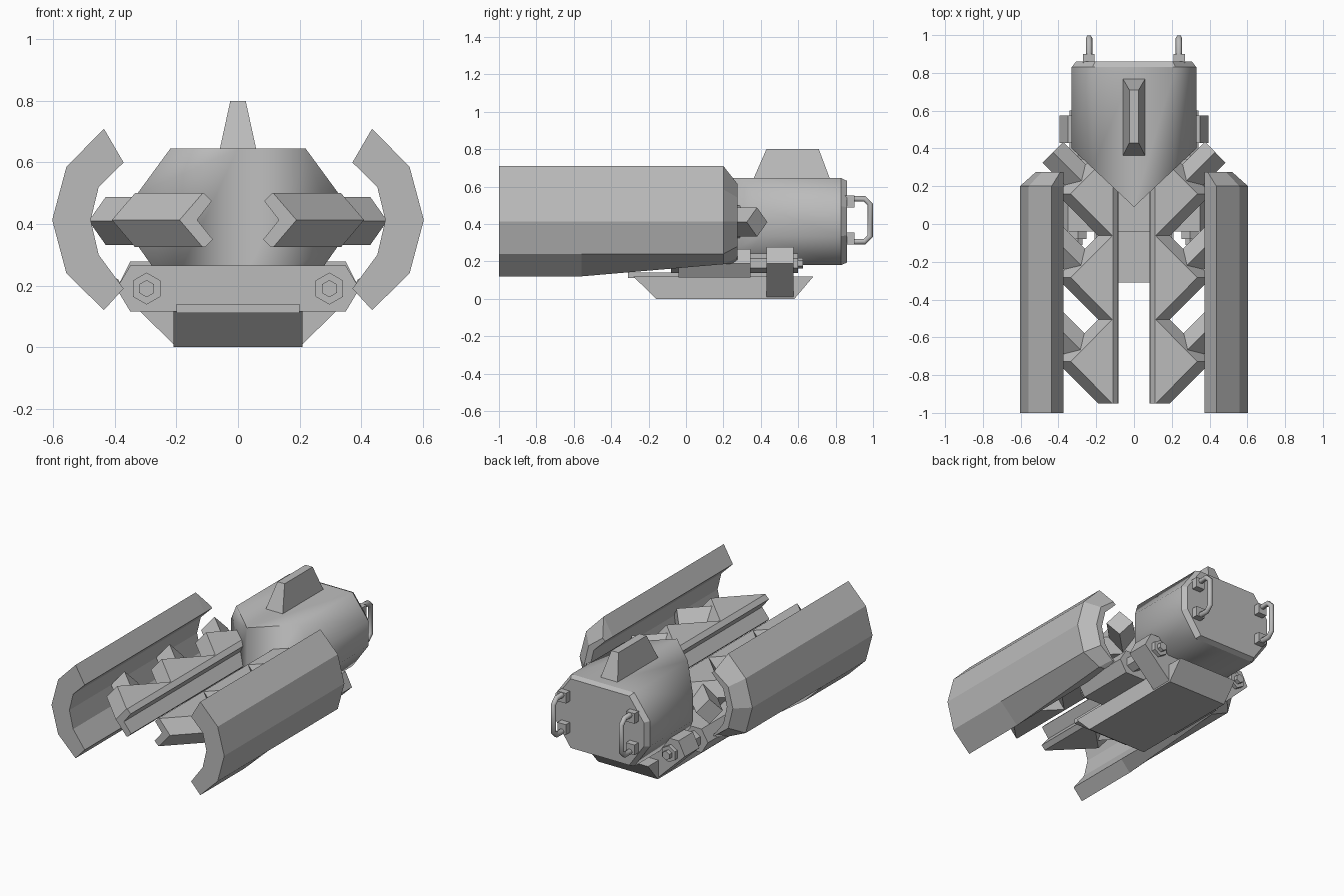
import bpy, bmesh, math
from mathutils import Vector, Matrix

cube = bpy.data.objects.get("Cube")
if cube:
    bpy.data.objects.remove(cube, do_unlink=True)

grey = bpy.data.materials.new("hull_grey")
grey.use_nodes = True
colour = (0.5, 0.5, 0.5, 1)
grey.diffuse_color = colour
grey.node_tree.nodes["Principled BSDF"].inputs["Base Color"].default_value = colour


def finish(name, bm):
    bmesh.ops.recalc_face_normals(bm, faces=bm.faces)
    mesh = bpy.data.meshes.new(name)
    bm.to_mesh(mesh)
    bm.free()
    mesh.materials.append(grey)
    obj = bpy.data.objects.new(name, mesh)
    bpy.context.collection.objects.link(obj)
    return obj


def loft(name, rings, side=1, split_caps=False):
    """Skin a list of closed rings; side=-1 mirrors across x."""
    bm = bmesh.new()
    vs = [[bm.verts.new((x * side, y, z)) for x, y, z in r] for r in rings]
    n = len(vs[0])
    for a, b in zip(vs, vs[1:]):
        for i in range(n):
            j = (i + 1) % n
            bm.faces.new((a[i], a[j], b[j], b[i]))
    for cap in (vs[0], vs[-1]):
        if split_caps:
            bm.faces.new(cap[:n // 2 + 1])
            bm.faces.new(cap[n // 2:] + cap[:1])
        else:
            bm.faces.new(cap)
    return finish(name, bm)


def at_y(profile, y):
    return [(x, y, z) for x, z in profile]


def mirrored(half):
    return half + [(-x, z) for x, z in reversed(half)]


def prism(name, start, end, radius, sides, turn=0.0, side=1):
    """Straight bar with a regular cross-section between two points."""
    a, b = (Vector((p[0] * side, p[1], p[2])) for p in (start, end))
    bm = bmesh.new()
    spin = (b - a).to_track_quat('Z', 'Y').to_matrix().to_4x4()
    m = Matrix.Translation((a + b) / 2) @ spin @ Matrix.Rotation(turn, 4, 'Z')
    bmesh.ops.create_cone(bm, cap_ends=True, segments=sides, radius1=radius,
                          radius2=radius, depth=(b - a).length, matrix=m)
    return finish(name, bm)


def box(name, lo, hi, side=1):
    x, y, z = zip(lo, hi)
    ring = [(x[0], z[0]), (x[1], z[0]), (x[1], z[1]), (x[0], z[1])]
    return loft(name, [at_y(ring, y[0]), at_y(ring, y[1])], side)


# Cabin: octagonal body with a wedge prow and bevelled back
half = [(0, 0.645), (0.22, 0.645), (0.33, 0.495), (0.33, 0.335), (0.22, 0.18), (0, 0.18)]
octagon = half + [(-x, z) for x, z in reversed(half[1:-1])]
small = [(x * 0.93, 0.413 + (z - 0.413) * 0.94) for x, z in octagon]
cabin = loft("cabin", [[(x, 0.09 + 0.94 * abs(x), z) for x, z in octagon],
                       at_y(octagon, 0.83), at_y(small, 0.86)], split_caps=True)
bm = bmesh.new()
bm.from_mesh(cabin.data)
for f in bm.faces:
    f.smooth = True
for e in bm.edges:
    rear = min(v.co.y for v in e.verts) > 0.8
    e.smooth = not rear and e.calc_face_angle(0) < math.radians(88)
bm.to_mesh(cabin.data)
bm.free()

# Dorsal fin
fin = [[(sx * w, y, z) for sx, y in ((-1, y0), (1, y0), (1, y1), (-1, y1))]
       for w, y0, y1, z in ((0.06, 0.36, 0.77, 0.64), (0.025, 0.43, 0.71, 0.8))]
loft("dorsal_fin", fin)

# Shell pod section, outer edge then inner edge
outer = [(0.436, 0.71), (0.558, 0.585), (0.604, 0.413), (0.558, 0.24), (0.436, 0.12)]
inner = [(0.372, 0.19), (0.453, 0.3), (0.479, 0.413), (0.453, 0.52), (0.372, 0.6)]
raised = outer[:-1] + [(0.436, 0.185)]
tip = [(a[0] * 0.33 + b[0] * 0.67, a[1] * 0.33 + b[1] * 0.67)
       for a, b in zip(outer, reversed(inner))]
tip[0], tip[-1] = (0.39, 0.615), (0.39, 0.22)

for side, label in ((1, "left"), (-1, "right")):
    loft(label + "_shell_pod", [at_y(outer + inner, -1), at_y(outer + inner, -0.56),
                                at_y(raised + inner, 0.2), at_y(tip + inner, 0.275)], side)

    # Zigzag jaw with a grooved inner face
    rings = []
    for i in range(7):
        edge = 0.335 if i % 2 else 0.115
        section = [(0.085, 0.475), (0.11, 0.5), (edge, 0.5), (edge + 0.075, 0.413),
                   (edge, 0.325), (0.107, 0.325), (0.082, 0.35), (0.133, 0.413)]
        rings.append(at_y(section, -0.95 + 0.222 * i))
    loft(label + "_jaw", rings, side)

    # Diamond struts joining pod and jaw
    for i in range(3):
        y = 0.38 - 0.45 * i
        prism(f"{label}_strut_{i + 1}", (0.43, y, 0.41), (0.26, y - 0.17, 0.41),
              0.078, 4, 0, side)

    # Hex bolts through the base
    prism(label + "_bolt_rod", (0.297, -0.08, 0.19), (0.297, 0.6, 0.19), 0.052, 6, 0, side)
    prism(label + "_bolt_tip", (0.297, -0.11, 0.19), (0.297, 0.625, 0.19), 0.028, 6, 0, side)

    # Rear grab handle
    for z, part in ((0.322, "lower"), (0.52, "upper")):
        box(f"{label}_{part}_handle_mount", (0.21, 0.85, z - 0.032),
            (0.27, 0.9, z + 0.032), side)
    path = [(0.88, 0.535), (0.955, 0.535), (0.985, 0.505),
            (0.985, 0.335), (0.955, 0.305), (0.88, 0.305)]
    curve = bpy.data.curves.new(label + "_handle", 'CURVE')
    curve.dimensions = '3D'
    curve.bevel_depth = 0.017
    curve.bevel_resolution = 1
    curve.use_fill_caps = True
    spline = curve.splines.new('POLY')
    spline.points.add(len(path) - 1)
    for p, (y, z) in zip(spline.points, path):
        p.co = (0.238 * side, y, z, 1)
    curve.materials.append(grey)
    bpy.context.collection.objects.link(bpy.data.objects.new(label + "_handle", curve))

# Base: slab, clamp bar, keel and its top plate
slab = mirrored([(0.35, 0.265), (0.395, 0.19), (0.35, 0.115)])
loft("base_slab", [at_y(slab, -0.04), at_y(slab, 0.345)])
clamp = mirrored([(0.35, 0.278), (0.395, 0.19), (0.21, 0.01)])
loft("clamp_bar", [at_y(clamp, 0.43), at_y(clamp, 0.575)])
box("base_core", (-0.2, -0.04, 0.11), (0.2, 0.5, 0.26))
box("keel_plate", (-0.2, -0.31, 0.11), (0.2, -0.03, 0.14))
keel = [(-0.28, 0.118), (-0.16, 0), (0.58, 0), (0.68, 0.118)]
loft("keel", [[(x, y, z) for y, z in keel] for x in (-0.21, 0.21)])
